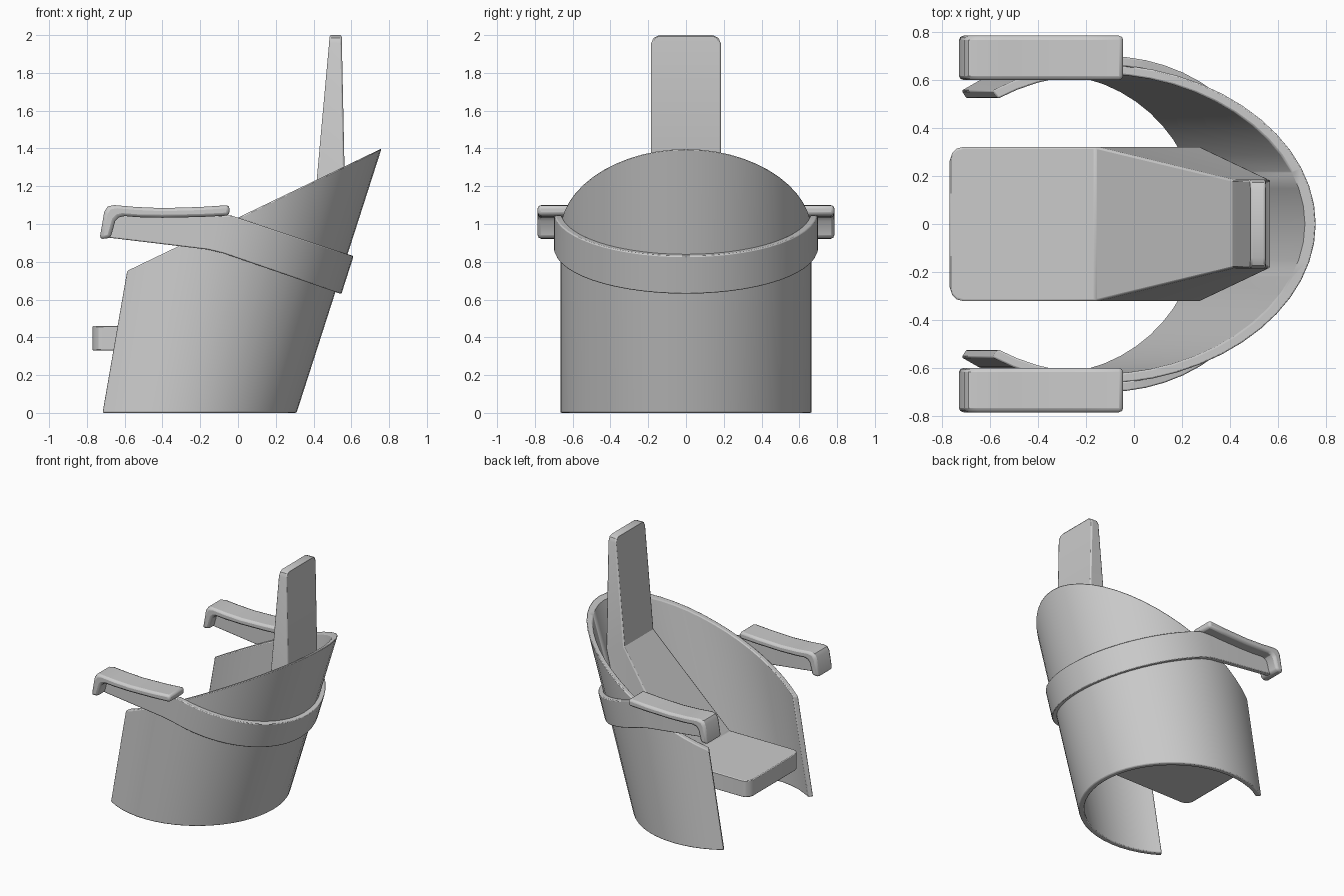
import bpy, bmesh, math
from math import sin, cos, radians

if "Cube" in bpy.data.objects:
    bpy.data.objects.remove(bpy.data.objects["Cube"])


def loft(name, rings, bevel):
    """Skin a row of four-point sections, cap both ends, soften the edges."""
    bm = bmesh.new()
    rows = [[bm.verts.new(p) for p in r] for r in rings]
    for a, b in zip(rows, rows[1:]):
        for i in range(4):
            j = (i + 1) % 4
            bm.faces.new((a[i], a[j], b[j], b[i]))
    bm.faces.new(rows[0])
    bm.faces.new(rows[-1])
    bmesh.ops.recalc_face_normals(bm, faces=bm.faces)
    mesh = bpy.data.meshes.new(name)
    bm.to_mesh(mesh)
    bm.free()
    ob = bpy.data.objects.new(name, mesh)
    bpy.context.collection.objects.link(ob)
    bpy.context.view_layer.objects.active = ob
    ob.select_set(True)
    bpy.ops.object.shade_smooth_by_angle(angle=radians(30))
    ob.select_set(False)
    m = ob.modifiers.new("soft_edges", 'BEVEL')
    m.width = bevel
    m.segments = 2
    m.limit_method = 'ANGLE'
    m.angle_limit = radians(50)
    return ob


def wall(t, height, off):
    """Point on the leaning tub wall at angle t, with z given by height(x)."""
    z = 0.8
    for _ in range(25):
        x = -0.355 + 0.226 * z + (0.665 + 0.0956 * z + off) * cos(t)
        z = height(x)
    return (x, (0.665 + off) * sin(t), z)


# Tub shell, open towards -x, with a slanted rim
def floor(x): return 0.0
def rim(x): return 0.75 + 0.481 * (x + 0.59)


N, END = 36, radians(123.3)
rings = []
for i in range(N + 1):
    t = -END + 2 * END * i / N
    rings.append([wall(t, floor, 0), wall(t, rim, 0),
                  wall(t, rim, -0.04), wall(t, floor, -0.04)])
loft("tub_shell", rings, 0.007)


# Band around the back that runs forward into both arm supports
def low(x): return min(0.86 - 0.346 * (x + 0.12), 0.86 - 0.12 * (x + 0.12))
def high(x): return min(1.045, 1.05 - 0.333 * (x + 0.05))


OUT, IN = 0.035, -0.004


def arm(x, s):
    yo, yi = s * (0.665 + OUT), s * (0.665 + IN)
    return [(x, yo, low(x)), (x, yo, high(x)), (x, yi, high(x)), (x, yi, low(x))]


rings = [arm(-0.69, -1), arm(-0.4, -1)]
for i in range(29):
    t = radians(-90 + 180 * i / 28)
    rings.append([wall(t, low, OUT), wall(t, high, OUT),
                  wall(t, high, IN), wall(t, low, IN)])
rings += [arm(-0.4, 1), arm(-0.69, 1)]
loft("arm_band", rings, 0.006)

# Arm pads with a drooping front end: (top x, top z, bottom x, bottom z)
pad = [(-0.045, 1.10, -0.045, 1.045), (-0.2, 1.09, -0.2, 1.037),
       (-0.4, 1.084, -0.4, 1.033), (-0.54, 1.09, -0.53, 1.036),
       (-0.655, 1.10, -0.60, 1.042), (-0.69, 1.093, -0.63, 1.035),
       (-0.708, 1.065, -0.65, 1.015), (-0.733, 0.92, -0.675, 0.925)]
for side, s in (("left", 1), ("right", -1)):
    loft(side + "_arm_pad",
         [[(a, s * 0.60, b), (a, s * 0.785, b), (c, s * 0.785, d), (c, s * 0.60, d)]
          for a, b, c, d in pad], 0.018)

# Seat and tall back in one piece: (top x, top z, under x, under z, half width)
seat = [(-0.77, 0.46, -0.77, 0.33, 0.26), (-0.758, 0.46, -0.758, 0.33, 0.295),
        (-0.738, 0.46, -0.738, 0.33, 0.315), (-0.71, 0.46, -0.71, 0.33, 0.322),
        (-0.16, 0.46, 0.28, 0.33, 0.322), (0.41, 1.16, 0.568, 1.1, 0.185),
        (0.482, 1.955, 0.55, 1.955, 0.185), (0.484, 1.985, 0.55, 1.985, 0.172),
        (0.486, 2.0, 0.548, 2.0, 0.14)]
loft("seat_and_back",
     [[(a, -w, b), (a, w, b), (c, w, d), (c, -w, d)] for a, b, c, d, w in seat], 0.008)
